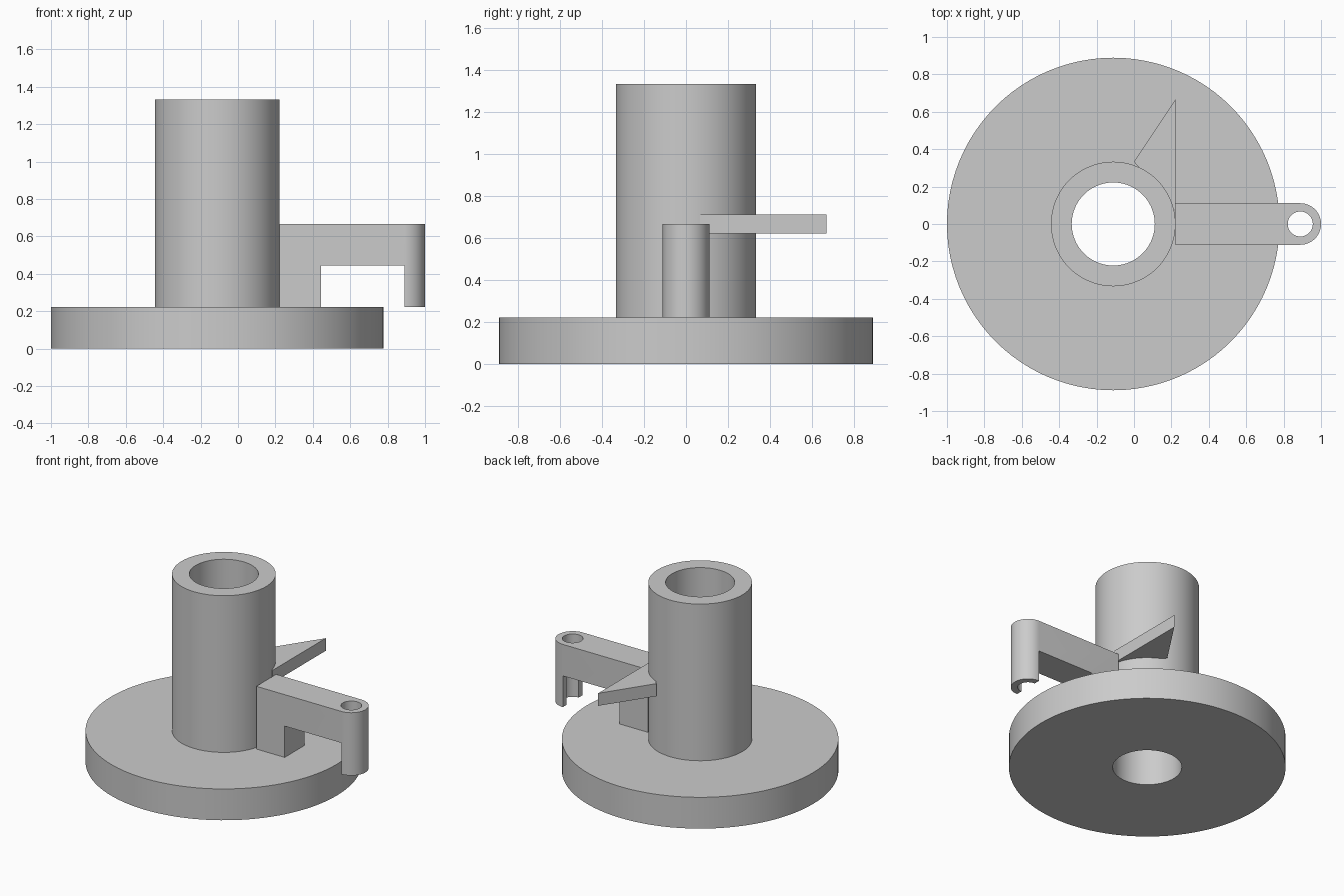
import bpy
import bmesh
from math import cos, sin, pi, radians

AXIS_X = -0.111      # centre line of base and tube
PIN_X = 0.889        # centre line of the arm's rounded end
SEGMENTS = 96

cube = bpy.data.objects.get("Cube")
if cube:
    bpy.data.objects.remove(cube)

grey = bpy.data.materials.new("plain grey")
grey.use_nodes = True
grey.diffuse_color = (0.6, 0.6, 0.6, 1)
grey.node_tree.nodes["Principled BSDF"].inputs["Base Color"].default_value = grey.diffuse_color


def finish(bm, name):
    bmesh.ops.recalc_face_normals(bm, faces=bm.faces)
    mesh = bpy.data.meshes.new(name)
    bm.to_mesh(mesh)
    bm.free()
    mesh.materials.append(grey)
    obj = bpy.data.objects.new(name, mesh)
    bpy.context.collection.objects.link(obj)
    return obj


def arc(cx, radius, start, end, steps):
    angles = [start + (end - start) * i / steps for i in range(steps + 1)]
    return [(cx + radius * cos(a), radius * sin(a)) for a in angles]


def extrude(name, outline, z0, z1):
    """Prism over a plan outline."""
    bm = bmesh.new()
    face = bm.faces.new([bm.verts.new((x, y, z0)) for x, y in outline])
    top = bmesh.ops.extrude_face_region(bm, geom=[face])["geom"]
    verts = [g for g in top if isinstance(g, bmesh.types.BMVert)]
    bmesh.ops.translate(bm, verts=verts, vec=(0, 0, z1 - z0))
    return finish(bm, name)


def lathe(name, profile, cx):
    """Closed (radius, z) profile spun around a vertical axis."""
    bm = bmesh.new()
    verts = [bm.verts.new((cx + r, 0, z)) for r, z in profile]
    edges = [bm.edges.new((v, verts[i - 1])) for i, v in enumerate(verts)]
    bmesh.ops.spin(bm, geom=verts + edges, cent=(cx, 0, 0), axis=(0, 0, 1),
                   angle=2 * pi, steps=SEGMENTS)
    bmesh.ops.remove_doubles(bm, verts=bm.verts, dist=0.0001)
    return finish(bm, name)


def smooth(obj):
    bpy.ops.object.select_all(action="DESELECT")
    obj.select_set(True)
    bpy.context.view_layer.objects.active = obj
    bpy.ops.object.shade_smooth_by_angle(angle=radians(30))


def cut(obj, cutter):
    cutter.hide_render = True
    mod = obj.modifiers.new("cut", "BOOLEAN")
    mod.operation = "DIFFERENCE"
    mod.solver = "EXACT"
    mod.object = cutter
    bpy.context.view_layer.objects.active = obj
    bpy.ops.object.modifier_apply(modifier=mod.name)
    bpy.data.objects.remove(cutter)


# Round base and upright tube, bored through
hub = lathe("base_and_tube", [(0.222, 0), (0.889, 0), (0.889, 0.222),
                              (0.333, 0.222), (0.333, 1.333), (0.222, 1.333)], AXIS_X)
smooth(hub)

# Side arm with a rounded end, undercut to leave a foot and a half sleeve
arm = extrude("side_arm", [(0.222, 0.111), (0.222, -0.111)]
              + arc(PIN_X, 0.111, -pi / 2, pi / 2, 32), 0.222, 0.667)
cut(arm, extrude("undercut", [(0.444, -0.3), (PIN_X, -0.3), (PIN_X, 0.3), (0.444, 0.3)],
                 0.1, 0.444))
cut(arm, extrude("pin_hole", arc(PIN_X, 0.067, 0, 2 * pi, 48)[:-1], 0.1, 0.8))
smooth(arm)

# Flat triangular pointer on the back of the tube
extrude("pointer", [(0, 0.333), (0.222, 0.067), (0.222, 0.667)], 0.622, 0.711)
